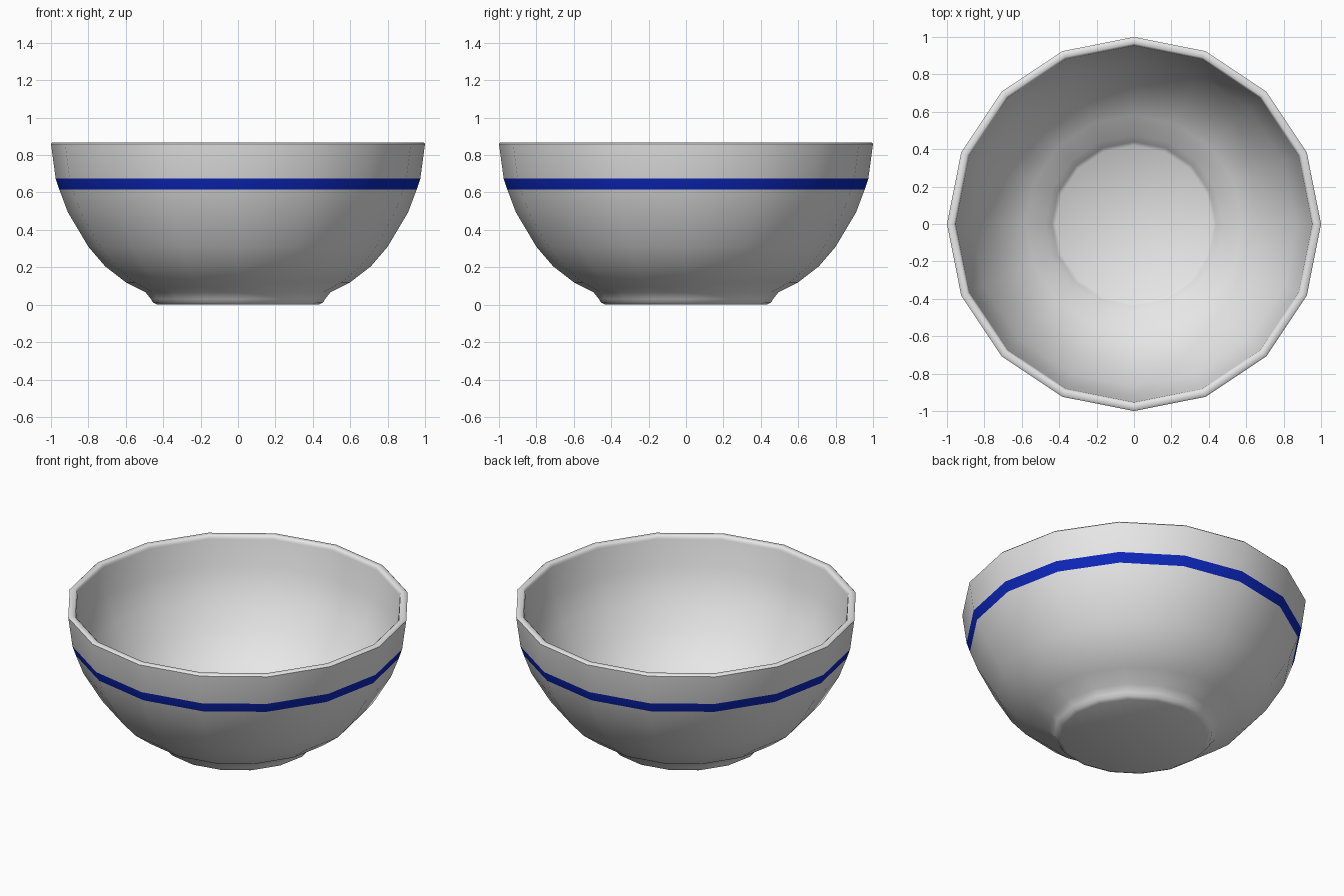
import bpy, bmesh, math

if "Cube" in bpy.data.objects:
    bpy.data.objects.remove(bpy.data.objects["Cube"])

SIDES = 16

# Closed profile (radius, height): foot, outer wall, rim, inner wall, floor
outer = [(0.43, 0.0), (0.455, 0.012), (0.465, 0.03), (0.495, 0.067), (0.60, 0.12),
         (0.71, 0.205), (0.80, 0.31), (0.91, 0.495), (0.955, 0.615),
         (0.975, 0.675), (0.998, 0.845)]
rim = [(1.0, 0.86), (0.993, 0.867), (0.965, 0.867), (0.957, 0.86)]
inner = [(0.953, 0.845), (0.933, 0.68), (0.87, 0.513), (0.768, 0.34),
         (0.68, 0.237), (0.58, 0.155), (0.475, 0.102), (0.44, 0.06), (0.42, 0.045)]
profile = outer + rim + inner
STRIPE = 8  # profile segment painted blue


def material(name, colour):
    m = bpy.data.materials.new(name)
    m.diffuse_color = (*colour, 1)
    m.use_nodes = True
    m.node_tree.nodes["Principled BSDF"].inputs["Base Color"].default_value = m.diffuse_color
    return m


# Bowl, spun ring by ring
bm = bmesh.new()
rings = []
for r, z in profile:
    rings.append([bm.verts.new((r * math.cos(a), r * math.sin(a), z))
                  for a in (2 * math.pi * i / SIDES for i in range(SIDES))])
for k in range(len(rings) - 1):
    lo, hi = rings[k], rings[k + 1]
    for i in range(SIDES):
        j = (i + 1) % SIDES
        f = bm.faces.new((lo[i], lo[j], hi[j], hi[i]))
        f.material_index = 1 if k == STRIPE else 0

# Flat underside and inside floor
bm.faces.new(rings[0][::-1])
bm.faces.new(rings[-1])
bmesh.ops.recalc_face_normals(bm, faces=bm.faces)

mesh = bpy.data.meshes.new("bowl")
bm.to_mesh(mesh)
bm.free()
mesh.materials.append(material("white glaze", (0.8, 0.8, 0.8)))
mesh.materials.append(material("blue stripe", (0.004, 0.02, 0.5)))
bowl = bpy.data.objects.new("bowl", mesh)
bpy.context.collection.objects.link(bowl)
bpy.context.view_layer.objects.active = bowl
bowl.select_set(True)
bpy.ops.object.shade_smooth_by_angle(angle=math.radians(50))
